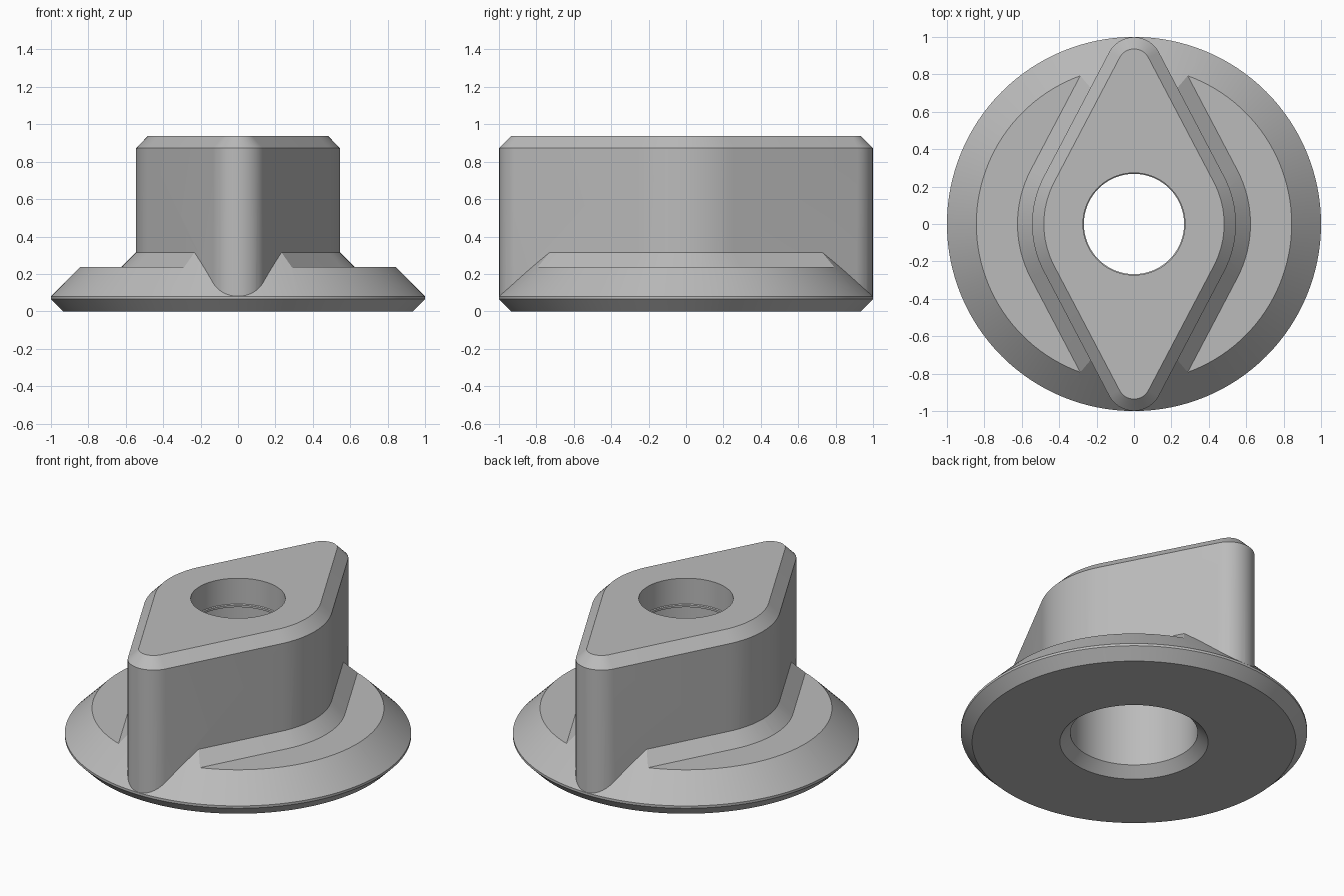
import bpy
import bmesh
from math import asin, cos, pi, radians, sin

cube = bpy.data.objects.get("Cube")
if cube:
    bpy.data.objects.remove(cube, do_unlink=True)

grey = bpy.data.materials.new("plain grey")
grey.use_nodes = True
colour = (0.5, 0.5, 0.5, 1)
grey.diffuse_color = colour
grey.node_tree.nodes["Principled BSDF"].inputs["Base Color"].default_value = colour


def loft(name, loops):
    """Closed solid from a stack of matching point loops."""
    bm = bmesh.new()
    rings = [[bm.verts.new(p) for p in loop] for loop in loops]
    n = len(rings[0])
    for low, high in zip(rings, rings[1:]):
        for i in range(n):
            j = (i + 1) % n
            bm.faces.new((low[i], low[j], high[j], high[i]))
    bm.faces.new(rings[0][::-1])
    bm.faces.new(rings[-1])
    bmesh.ops.recalc_face_normals(bm, faces=bm.faces)
    mesh = bpy.data.meshes.new(name)
    bm.to_mesh(mesh)
    bm.free()
    obj = bpy.data.objects.new(name, mesh)
    bpy.context.collection.objects.link(obj)
    mesh.materials.append(grey)
    return obj


def circle(radius, z, n=128):
    return [(radius * cos(2 * pi * i / n), radius * sin(2 * pi * i / n), z) for i in range(n)]


MID, TIP, REACH = 0.545, 0.15, 0.849
SLANT = asin((MID - TIP) / REACH)


def diamond(offset, z, steps=16):
    """Rounded diamond: a large middle arc at each side, a small arc at each tip."""
    arcs = [(0, MID, -SLANT, SLANT), (REACH, TIP, SLANT, pi - SLANT),
            (0, MID, pi - SLANT, pi + SLANT), (-REACH, TIP, pi + SLANT, 2 * pi - SLANT)]
    points = []
    for cy, radius, start, end in arcs:
        for i in range(steps + 1):
            a = start + (end - start) * i / steps
            r = radius + offset
            points.append((r * cos(a), cy + r * sin(a), z))
    return points


def boolean(target, tool, operation):
    mod = target.modifiers.new(operation.lower(), "BOOLEAN")
    mod.operation = operation
    mod.solver = "EXACT"
    mod.object = tool
    bpy.context.view_layer.objects.active = target
    bpy.ops.object.modifier_apply(modifier=mod.name)
    bpy.data.objects.remove(tool, do_unlink=True)


# Round base with bevelled rim, tall enough to hold the sloped skirt
body = loft("knob_body", [circle(0.935, 0), circle(1, 0.065), circle(1, 0.08),
                          circle(0.755, 0.325)])

# Lower the base top everywhere except the skirt around the grip
trim = loft("trim_cutter", [circle(1.3, 0.237), circle(1.3, 0.5)])
skirt = loft("skirt_shape", [diamond(0.125, 0.19), diamond(-0.01, 0.325), diamond(-0.01, 0.7)])
boolean(trim, skirt, "DIFFERENCE")
boolean(body, trim, "DIFFERENCE")

# Diamond grip with a chamfered top
grip = loft("grip", [diamond(0, 0.07), diamond(0, 0.873), diamond(-0.063, 0.937)])
boolean(body, grip, "UNION")

# Stepped bore: chamfered wide mouth below, narrow hole above
bore = loft("bore_cutter", [circle(r, z) for r, z in (
    (0.528, -0.1), (0.368, 0.06), (0.368, 0.755), (0.268, 0.755),
    (0.268, 0.768), (0.273, 0.773), (0.273, 1.1))])
boolean(body, bore, "DIFFERENCE")

bpy.ops.object.select_all(action="DESELECT")
body.select_set(True)
bpy.context.view_layer.objects.active = body
bpy.ops.object.shade_smooth_by_angle(angle=radians(25))
